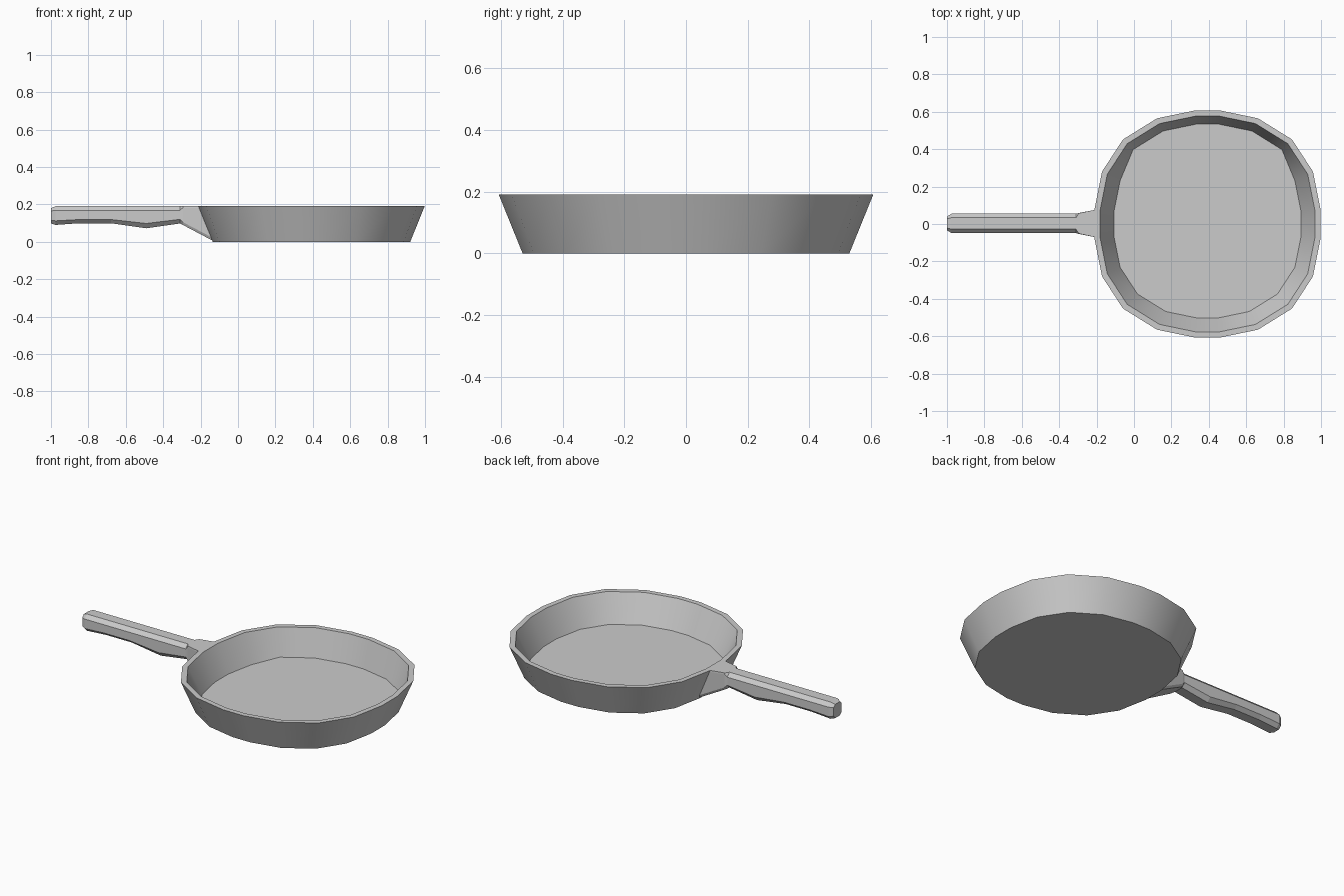
import bpy, bmesh, math

if "Cube" in bpy.data.objects:
    bpy.data.objects.remove(bpy.data.objects["Cube"])

PAN_X = 0.393
RIM_Z = 0.19


def loft(name, rings, smooth=None):
    """Skin a list of equal-length point rings and cap both ends."""
    bm = bmesh.new()
    loops = [[bm.verts.new(p) for p in ring] for ring in rings]
    n = len(loops[0])
    for a, b in zip(loops, loops[1:]):
        for i in range(n):
            j = (i + 1) % n
            bm.faces.new((a[i], a[j], b[j], b[i]))
    bm.faces.new(loops[0][::-1])
    bm.faces.new(loops[-1])
    bmesh.ops.recalc_face_normals(bm, faces=bm.faces)
    mesh = bpy.data.meshes.new(name)
    bm.to_mesh(mesh)
    bm.free()
    obj = bpy.data.objects.new(name, mesh)
    bpy.context.collection.objects.link(obj)
    if smooth:
        bpy.context.view_layer.objects.active = obj
        obj.select_set(True)
        bpy.ops.object.shade_smooth_by_angle(angle=math.radians(smooth))
        obj.select_set(False)
    return obj


# Pan: a slightly squared 20-sided outline, mirrored from one quadrant
quadrant = [(.605, .075), (.564, .28), (.452, .452), (.27, .565), (.067, .607)]
half = quadrant + [(-x, y) for x, y in reversed(quadrant)]
outline = half + [(-x, -y) for x, y in half]


def pan_ring(scale, z, back_scale=None):
    ring = []
    for x, y in outline:
        s = back_scale if back_scale and y > 0.4 else scale
        ring.append((PAN_X + x * s, y * s, z))
    return ring


# Underside, outer rim, inner rim, floor (floor reaches further at the back)
loft("pan", [
    pan_ring(.873, 0),
    pan_ring(1, RIM_Z),
    pan_ring(.95, RIM_Z),
    pan_ring(.828, .03, .88),
], smooth=30)


# Handle: chamfered bar with a finger swell below, flaring into the pan wall
def handle_ring(x, w, top_w, top, upper, lower, bottom, low_w, lean=0):
    side = [(top_w, top), (w, upper), (w, lower), (low_w, bottom)]
    pts = side + [(-y, z) for y, z in reversed(side)]
    return [(x + lean * (RIM_Z - z), y + .003, z) for y, z in pts]


loft("handle", [
    handle_ring(-1.0, .037, .024, .18, .165, .115, .098, .022),
    handle_ring(-.975, .052, .031, .19, .168, .112, .09, .03),
    handle_ring(-.85, .052, .031, .19, .168, .119, .099, .03),
    handle_ring(-.68, .052, .031, .19, .168, .119, .099, .03),
    handle_ring(-.49, .052, .031, .19, .168, .098, .072, .03),
    handle_ring(-.31, .052, .031, .19, .168, .12, .098, .03),
    handle_ring(-.295, .056, .054, .19, .182, .105, .09, .048),
    handle_ring(-.2, .075, .075, .19, .18, .02, .001, .068, lean=.39),
])
